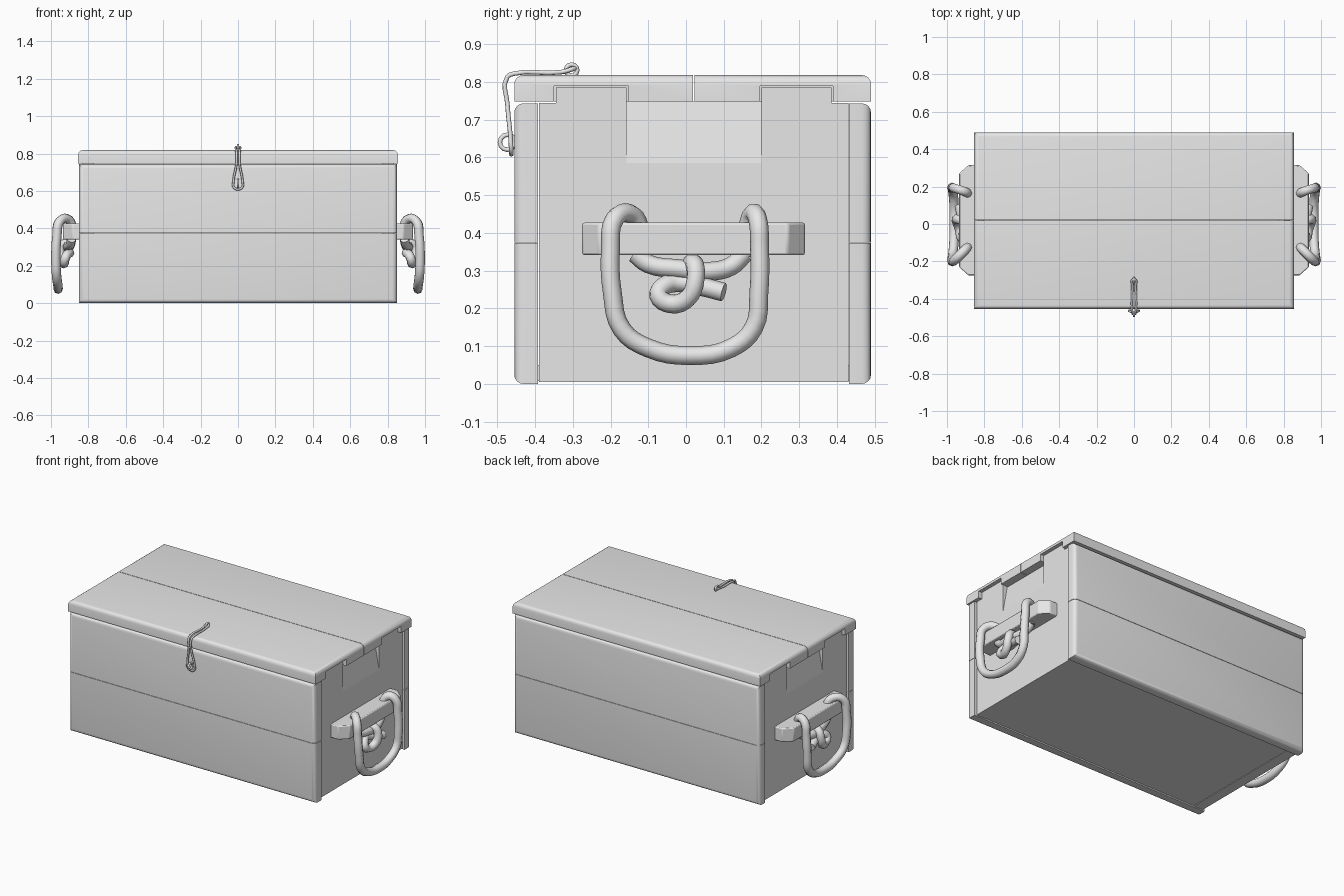
import bpy, bmesh
from mathutils import Vector, Matrix

cube = bpy.data.objects.get("Cube")
if cube:
    bpy.data.objects.remove(cube, do_unlink=True)

GREY = (0.8, 0.8, 0.8, 1)
mat = bpy.data.materials.new("plain grey")
mat.use_nodes = True
mat.diffuse_color = GREY
mat.node_tree.nodes["Principled BSDF"].inputs["Base Color"].default_value = GREY


def activate(obj):
    bpy.ops.object.select_all(action="DESELECT")
    obj.select_set(True)
    bpy.context.view_layer.objects.active = obj


def finish(obj, mirror=False, angle=0.7):
    """Material, smooth shading with sharp edges, optional copy on the other end."""
    obj.data.materials.clear()
    obj.data.materials.append(mat)
    activate(obj)
    bpy.ops.object.shade_smooth_by_angle(angle=angle)
    if mirror:
        obj.modifiers.new("other_end", "MIRROR")
    return obj


def to_object(name, bm):
    bmesh.ops.recalc_face_normals(bm, faces=bm.faces)
    mesh = bpy.data.meshes.new(name)
    bm.to_mesh(mesh)
    bm.free()
    obj = bpy.data.objects.new(name, mesh)
    bpy.context.collection.objects.link(obj)
    return obj


def board(name, lo, hi, outer=None, joint=None, radius=0.024):
    """Box whose outer face edges are rounded, except along the joint face.
    Faces are given as (axis, position)."""
    lo, hi = Vector(lo), Vector(hi)
    bm = bmesh.new()
    bmesh.ops.create_cube(bm, size=1)
    bmesh.ops.transform(bm, verts=bm.verts, matrix=Matrix.Translation((lo + hi) / 2)
                        @ Matrix.Diagonal((*(hi - lo), 1)))

    def lies_on(edge, face):
        return all(abs(v.co[face[0]] - face[1]) < 1e-4 for v in edge.verts)

    if outer:
        edges = [e for e in bm.edges if lies_on(e, outer) and not lies_on(e, joint)]
        bmesh.ops.bevel(bm, geom=edges, offset=radius, segments=4,
                        profile=0.5, affect="EDGES", clamp_overlap=True)
    return to_object(name, bm)


def prism(name, points, start, sweep):
    """Closed outline of 3D points swept along a vector."""
    bm = bmesh.new()
    face = bm.faces.new([bm.verts.new(Vector(p) + Vector(start)) for p in points])
    new = bmesh.ops.extrude_face_region(bm, geom=[face])["geom"]
    bmesh.ops.translate(bm, vec=sweep, verts=[v for v in new if isinstance(v, bmesh.types.BMVert)])
    return to_object(name, bm)


def cord(name, points, radius, closed=False, mirror=False):
    """Round cord or wire through points."""
    data = bpy.data.curves.new(name, "CURVE")
    data.dimensions = "3D"
    data.bevel_depth = radius
    data.bevel_resolution = 2
    data.resolution_u = 4
    data.use_fill_caps = True
    spline = data.splines.new("BEZIER")
    spline.bezier_points.add(len(points) - 1)
    spline.use_cyclic_u = closed
    for bp, p in zip(spline.bezier_points, points):
        bp.co = p
        bp.handle_left_type = bp.handle_right_type = "AUTO"
    obj = bpy.data.objects.new(name, data)
    bpy.context.collection.objects.link(obj)
    activate(obj)
    bpy.ops.object.convert(target="MESH")
    return finish(bpy.context.object, mirror, 0.9)


# Front and back walls, two boards each
SEAM = 0.374
for side, y0, y1, face in (("front", -0.455, -0.392, -0.455), ("back", 0.432, 0.49, 0.49)):
    finish(board(side + "_lower_board", (-0.85, y0, 0), (0.85, y1, SEAM - 0.001), (1, face), (2, SEAM - 0.001)))
    finish(board(side + "_upper_board", (-0.85, y0, SEAM + 0.001), (0.85, y1, 0.743), (1, face), (2, SEAM + 0.001)))

# Floor
finish(board("floor_panel", (-0.83, -0.392, 0.008), (0.83, 0.432, 0.05)))

# Lid boards, notched where the end panel tabs reach up into them
lids = [board("front_lid_board", (-0.855, -0.455, 0.748), (0.855, 0.019, 0.818), (2, 0.818), (1, 0.019)),
        board("back_lid_board", (-0.855, 0.022, 0.748), (0.855, 0.49, 0.818), (2, 0.818), (1, 0.022))]
for lid, y0, y1 in zip(lids, (-0.35, 0.196), (-0.152, 0.39)):
    for s in (-1, 1):
        xs = sorted((s * 0.75, s * 0.9))
        cutter = board("notch_cutter", (xs[0], y0, 0.7), (xs[1], y1, 0.789))
        cutter.hide_render = True
        mod = lid.modifiers.new("notch", "BOOLEAN")
        mod.operation = "DIFFERENCE"
        mod.solver = "EXACT"
        mod.object = cutter
        activate(lid)
        bpy.ops.object.modifier_apply(modifier=mod.name)
        bpy.data.objects.remove(cutter, do_unlink=True)
    finish(lid)

# End panels with two tabs and a sloping recess between them
outline = [(-0.39, 0.005), (0.43, 0.005), (0.43, 0.744), (0.385, 0.744), (0.385, 0.785),
           (0.2, 0.785), (0.2, 0.585), (-0.157, 0.585), (-0.157, 0.785), (-0.345, 0.785),
           (-0.345, 0.744), (-0.39, 0.744)]
finish(prism("end_panel", [(0, y, z) for y, z in outline], (0.77, 0, 0), (0.065, 0, 0)), True)
slope = [(0.77, 0.585), (0.835, 0.585), (0.805, 0.748), (0.77, 0.748)]
finish(prism("end_recess_slope", [(x, 0, z) for x, z in slope], (0, -0.157, 0), (0, 0.357, 0)), True)

# Handle blocks with tapered ends
block = [(0.82, -0.275), (0.885, -0.275), (0.935, -0.23), (0.935, 0.27), (0.885, 0.315), (0.82, 0.315)]
handle = prism("handle_block", [(x, y, 0) for x, y in block], (0, 0, 0.341), (0, 0, 0.086))
bev = handle.modifiers.new("soft_edges", "BEVEL")
bev.width = 0.006
bev.segments = 2
finish(handle, True)

# Rope loop, threaded through the block and hanging in front of it
ROPE = 0.025
loop = [(0.89, -0.13, 0.34), (0.89, -0.125, 0.42), (0.915, -0.15, 0.452), (0.955, -0.19, 0.435),
        (0.968, -0.2, 0.36), (0.974, -0.195, 0.24), (0.97, -0.17, 0.145), (0.963, -0.1, 0.095),
        (0.962, 0.01, 0.075), (0.963, 0.12, 0.095), (0.97, 0.18, 0.15), (0.974, 0.193, 0.24),
        (0.968, 0.195, 0.36), (0.955, 0.19, 0.435), (0.915, 0.177, 0.452), (0.89, 0.165, 0.42),
        (0.89, 0.15, 0.34)]
cord("rope_loop", loop, ROPE, mirror=True)

# Knot below the block
cord("knot_cross_strand", [(0.89, -0.135, 0.345), (0.895, -0.1, 0.318), (0.91, -0.02, 0.305),
                           (0.91, 0.06, 0.298), (0.895, 0.12, 0.312), (0.89, 0.155, 0.345)],
     ROPE, mirror=True)
cord("knot_loop", [(0.935, 0.1, 0.243), (0.92, 0.04, 0.258), (0.9, -0.02, 0.268), (0.915, -0.06, 0.258),
                   (0.925, -0.073, 0.235), (0.93, -0.04, 0.212), (0.945, 0.005, 0.228),
                   (0.95, 0.025, 0.275), (0.93, 0.022, 0.318), (0.89, 0.01, 0.315)],
     ROPE, mirror=True)

# Wire hasp bent over the front edge of the lid
half = [(0.008, -0.298, 0.835), (0.009, -0.33, 0.826), (0.011, -0.455, 0.822), (0.009, -0.474, 0.812),
        (0.009, -0.473, 0.74), (0.024, -0.465, 0.655), (0.02, -0.463, 0.616)]
cord("wire_hasp", half + [(-x, y, z) for x, y, z in reversed(half)], 0.006, closed=True)

# Staple rings that hold the hasp
for name, y, z, r in (("lid_staple", -0.303, 0.831, 0.015), ("front_staple", -0.473, 0.64, 0.02)):
    bpy.ops.mesh.primitive_torus_add(major_radius=r, minor_radius=0.006, major_segments=12,
                                     minor_segments=8, location=(0, y, z), rotation=(0, 1.5708, 0))
    ring = bpy.context.object
    ring.name = name
    finish(ring, angle=1.0)
